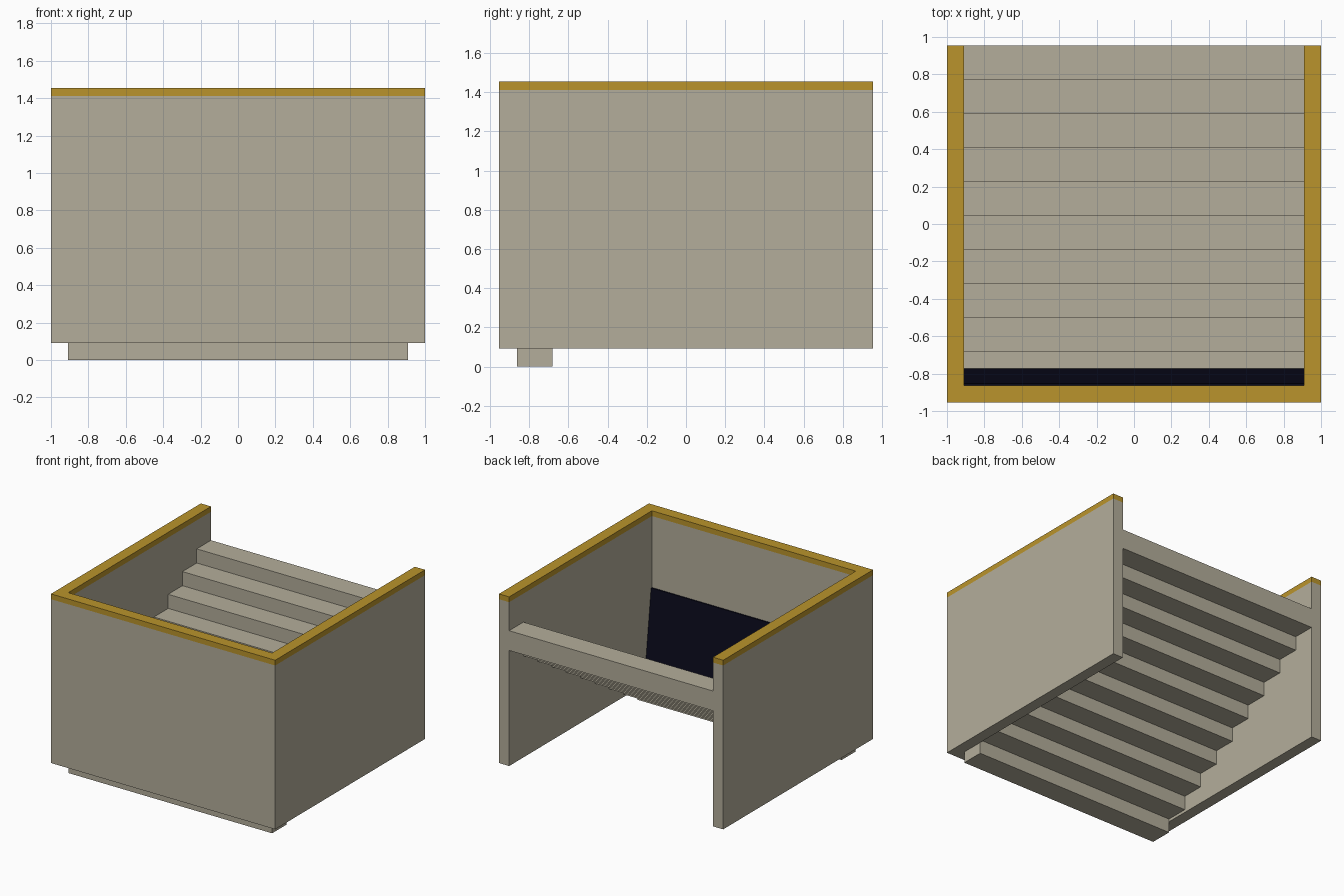
import bpy
import bmesh
from mathutils import Vector

default = bpy.data.objects.get("Cube")
if default:
    bpy.data.objects.remove(default, do_unlink=True)

U = 1 / 11                      # modelling unit: one wall thickness
HALF_X, HALF_Y = 11 * U, 10.5 * U
INNER_X = HALF_X - U
INNER_FRONT = -HALF_Y + U
WALL_BOTTOM, TRIM_BOTTOM, TOP = U, 15.53 * U, 16 * U
STEPS, TREAD, RISE, STEP_HEIGHT = 10, 2 * U, 1.25 * U, 1.75 * U


def make_material(name, rgb):
    mat = bpy.data.materials.new(name)
    mat.use_nodes = True
    mat.diffuse_color = (*rgb, 1)
    bsdf = mat.node_tree.nodes["Principled BSDF"]
    bsdf.inputs["Base Color"].default_value = (*rgb, 1)
    bsdf.inputs["Roughness"].default_value = 0.8
    return mat


def extrude_profile(name, points, direction, mat):
    """Extrude a closed outline of 3D points into a solid."""
    bm = bmesh.new()
    face = bm.faces.new([bm.verts.new(p) for p in points])
    result = bmesh.ops.extrude_face_region(bm, geom=[face])
    moved = [v for v in result["geom"] if isinstance(v, bmesh.types.BMVert)]
    bmesh.ops.translate(bm, verts=moved, vec=Vector(direction))
    bmesh.ops.recalc_face_normals(bm, faces=bm.faces)
    mesh = bpy.data.meshes.new(name)
    bm.to_mesh(mesh)
    bm.free()
    mesh.materials.append(mat)
    obj = bpy.data.objects.new(name, mesh)
    bpy.context.collection.objects.link(obj)
    return obj


stone = make_material("warm grey stone", (0.456, 0.423, 0.328))
gold = make_material("gold trim", (0.491, 0.296, 0.025))
dark = make_material("dark navy", (0.003, 0.003, 0.011))

# U-shaped enclosure, open at the back, with a gold cap on top
footprint = [(-HALF_X, HALF_Y), (-HALF_X, -HALF_Y), (HALF_X, -HALF_Y), (HALF_X, HALF_Y),
             (INNER_X, HALF_Y), (INNER_X, INNER_FRONT),
             (-INNER_X, INNER_FRONT), (-INNER_X, HALF_Y)]
for name, low, high, mat in (("enclosure_walls", WALL_BOTTOM, TRIM_BOTTOM, stone),
                             ("wall_cap_trim", TRIM_BOTTOM, TOP, gold)):
    extrude_profile(name, [(x, y, low) for x, y in footprint], (0, 0, high - low), mat)

# Staircase descending from the open back to the front wall
upper, lower = [], []
for i in range(STEPS):
    near, far = INNER_FRONT + i * TREAD, INNER_FRONT + (i + 1) * TREAD
    base = i * RISE
    upper += [(near, base + STEP_HEIGHT), (far, base + STEP_HEIGHT)]
    lower += [(near, base), (far, base)]
stair_outline = [(-INNER_X, y, z) for y, z in upper + lower[::-1]]
extrude_profile("staircase", stair_outline, (2 * INNER_X, 0, 0), stone)

# Dark doorway panel at the foot of the stairs, leaning on the front wall
door_outline = [(INNER_FRONT, STEP_HEIGHT), (INNER_FRONT + U, STEP_HEIGHT),
                (INNER_FRONT + 0.01, 9.2 * U), (INNER_FRONT, 9.2 * U)]
extrude_profile("dark_doorway", [(-INNER_X, y, z) for y, z in door_outline],
                (2 * INNER_X, 0, 0), dark)
